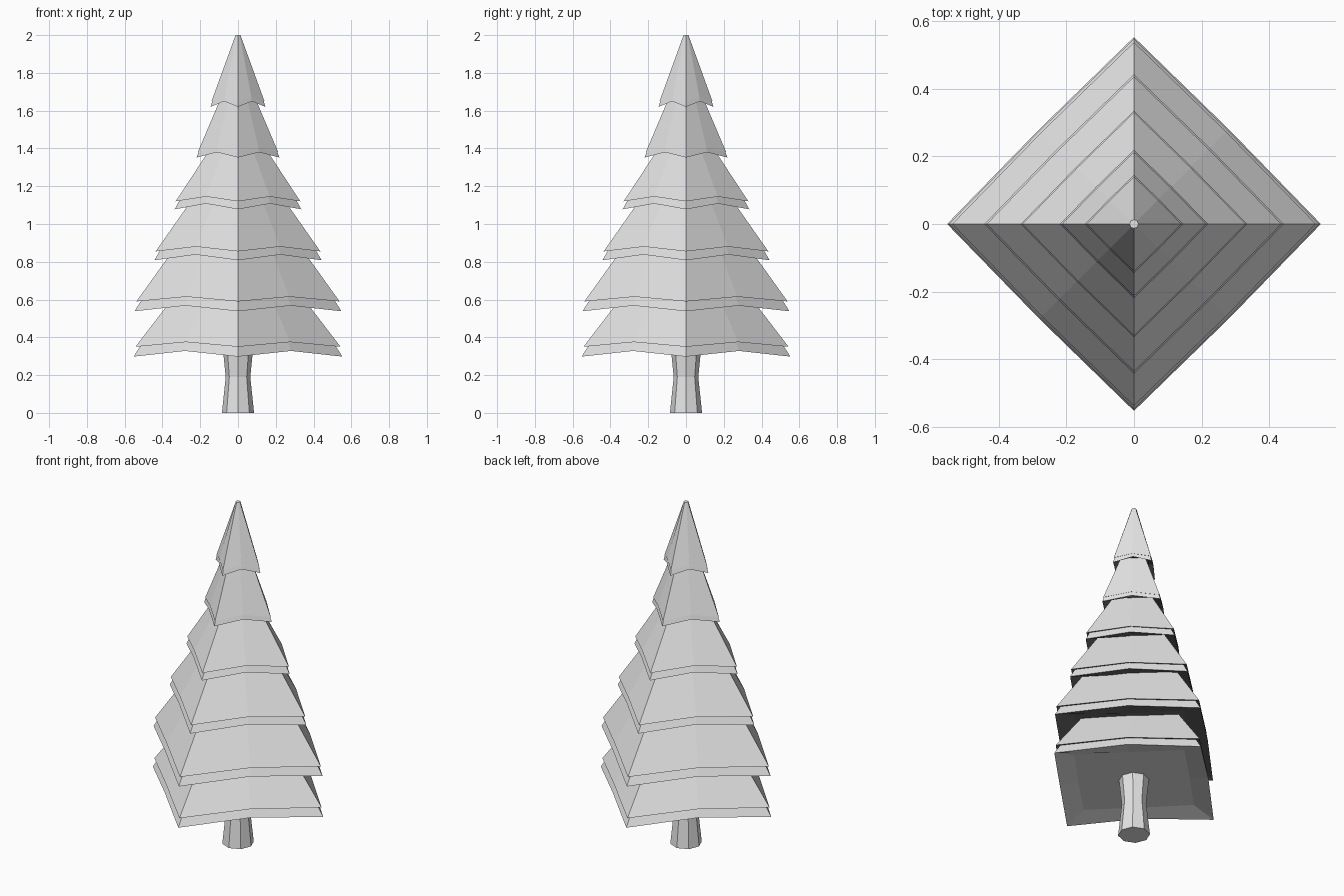
import bpy, math

if "Cube" in bpy.data.objects:
    bpy.data.objects.remove(bpy.data.objects["Cube"])


def material(name, v):
    m = bpy.data.materials.new(name)
    m.diffuse_color = (v, v, v, 1)
    m.use_nodes = True
    m.node_tree.nodes["Principled BSDF"].inputs["Base Color"].default_value = m.diffuse_color
    return m


grey = material("pale_grey", 0.78)
dark = material("dark_grey", 0.15)


def ring(r, z, mid_z, mid_scale):
    """Eight points: corners on the axes, edge midpoints on the diagonals."""
    pts = []
    for i in range(8):
        a = i * math.pi / 4
        k = r * mid_scale if i % 2 else r
        pts.append((k * math.cos(a), k * math.sin(a), mid_z if i % 2 else z))
    return pts


def loft(name, rings, dark_bands=()):
    """Skin rings listed from top to bottom, cap both ends, darken some bands."""
    verts = [p for rg in rings for p in rg]
    faces, mats = [tuple(range(8))], [0]
    for j in range(len(rings) - 1):
        for i in range(8):
            n = (i + 1) % 8
            faces.append((j * 8 + i, j * 8 + 8 + i, j * 8 + 8 + n, j * 8 + n))
            mats.append(1 if j in dark_bands else 0)
    last = (len(rings) - 1) * 8
    faces.append(tuple(last + i for i in reversed(range(8))))
    mats.append(1 if len(rings) - 1 in dark_bands else 0)
    me = bpy.data.meshes.new(name)
    me.from_pydata(verts, [], faces)
    me.materials.append(grey)
    if dark_bands:
        me.materials.append(dark)
    for p, m in zip(me.polygons, mats):
        p.material_index = m
    ob = bpy.data.objects.new(name, me)
    bpy.context.collection.objects.link(ob)


# Trunk, waisted in the middle
loft("trunk", [ring(r, z, z, 1) for r, z in
               ((0.09, 0.42), (0.078, 0.32), (0.065, 0.19), (0.085, 0.0))])

# Branch tiers: lower rim r, z, mid z; upper layer rim r, z, mid z; layer inner r; top r, z
tiers = [
    (0.553, 0.298, 0.328, 0.543, 0.35, 0.375, 0.513, 0.29, 0.68),
    (0.548, 0.538, 0.568, 0.538, 0.59, 0.615, 0.51, 0.28, 0.95),
    (0.443, 0.808, 0.838, 0.436, 0.855, 0.88, 0.411, 0.18, 1.22),
    (0.335, 1.078, 1.108, 0.33, 1.12, 1.145, 0.309, 0.10, 1.47),
    (0.219, 1.352, 1.38, 0.213, 1.38, 1.405, 0.209, 0.06, 1.74),
    (0.145, 1.62, 1.65, 0.14, 1.65, 1.67, 0.136, 0.013, 2.0),
]
M = 0.717
for n, (r, z, mz, lr, lz, lmz, ir, tr, tz) in enumerate(tiers, 1):
    up = (lr - ir) * 0.3
    loft(f"branch_tier_{n}", [
        ring(tr, tz, tz, M if n < 6 else 1),
        ring(lr, lz, lmz, M),                   # overhanging upper layer
        ring(ir, lz + up, lmz + up, M),
        ring(r, z, mz, M),                      # lower rim
        ring(r * 0.75, z + 0.04, z + 0.04, M),  # recessed underside
    ], (1,) if n < 2 else (1, 3, 4))
